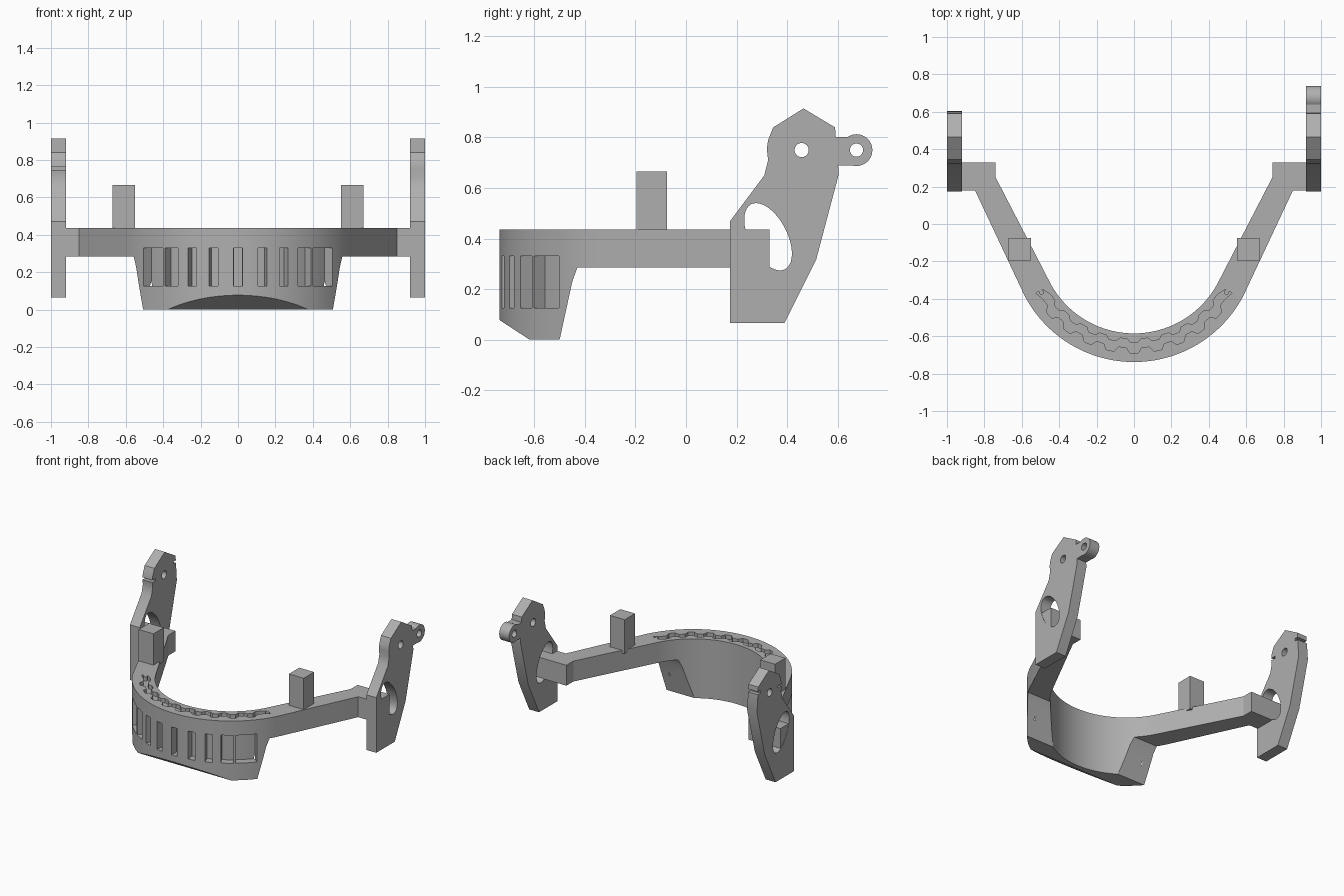
import bpy, bmesh
from math import sin, cos, pi, radians
from mathutils import Vector

cube = bpy.data.objects.get("Cube")
if cube:
    bpy.data.objects.remove(cube, do_unlink=True)

grey = bpy.data.materials.new("matte grey")
grey.use_nodes = True
colour = (0.43, 0.43, 0.43, 1)
grey.diffuse_color = colour
grey.node_tree.nodes["Principled BSDF"].inputs["Base Color"].default_value = colour


def prism(name, points, low, high, axis="z"):
    """Extrude a closed profile: (x, y) along z, or (y, z) along x."""
    place = (lambda p, d: (p[0], p[1], d)) if axis == "z" else (lambda p, d: (d, p[0], p[1]))
    bm = bmesh.new()
    face = bm.faces.new([bm.verts.new(place(p, low)) for p in points])
    made = bmesh.ops.extrude_face_region(bm, geom=[face])
    verts = [g for g in made["geom"] if isinstance(g, bmesh.types.BMVert)]
    shift = Vector((0, 0, high - low) if axis == "z" else (high - low, 0, 0))
    bmesh.ops.translate(bm, verts=verts, vec=shift)
    bmesh.ops.recalc_face_normals(bm, faces=bm.faces)
    mesh = bpy.data.meshes.new(name)
    bm.to_mesh(mesh)
    bm.free()
    mesh.materials.append(grey)
    obj = bpy.data.objects.new(name, mesh)
    bpy.context.collection.objects.link(obj)
    return obj


def activate(obj):
    bpy.ops.object.select_all(action="DESELECT")
    obj.select_set(True)
    bpy.context.view_layer.objects.active = obj


def combine(obj, tool, operation="DIFFERENCE"):
    activate(obj)
    mod = obj.modifiers.new("cut", "BOOLEAN")
    mod.operation, mod.solver, mod.object = operation, "EXACT", tool
    bpy.ops.object.modifier_apply(modifier=mod.name)
    bpy.data.objects.remove(tool, do_unlink=True)


def smooth(obj):
    activate(obj)
    bpy.ops.object.shade_smooth_by_angle(angle=radians(25))


def ellipse(cx, cy, a, b, tilt=0.0, n=32):
    ring = [(a * cos(2 * pi * i / n), b * sin(2 * pi * i / n)) for i in range(n)]
    return [(cx + u * cos(tilt) - v * sin(tilt), cy + u * sin(tilt) + v * cos(tilt)) for u, v in ring]


CENTRE_Y, R_IN, R_OUT = -0.078, 0.507, 0.66
TOP, UNDER = 0.435, 0.285


def polar(r, degrees):
    a = radians(degrees)
    return (r * sin(a), CENTRE_Y - r * cos(a))


def arc(r, start, end, steps):
    return [polar(r, start + (end - start) * i / steps) for i in range(steps + 1)]


# Curved band with straight arms and square end blocks
outline = [(-0.998, 0.33), (-0.998, 0.18), (-0.85, 0.18)]
outline += arc(R_OUT, -62.5, 62.5, 48)
outline += [(0.85, 0.18), (0.998, 0.18), (0.998, 0.33), (0.74, 0.33), (0.74, 0.25)]
outline += arc(R_IN, 62.5, -62.5, 48)
outline += [(-0.74, 0.25), (-0.74, 0.33)]
band = prism("front_band", outline, 0, TOP)

# Clear below the arms, leaving the front skirt, then chamfer its lower lip
combine(band, prism("arm_clearance", [(-0.522, -0.1), (-0.45, 0.23), (-0.43, UNDER),
                                      (1, UNDER), (1, -0.1)], -1.2, 1.2, "x"))
combine(band, prism("lip_chamfer", [(-0.888, 0.175), (-0.467, -0.1), (-0.888, -0.1)], -1.2, 1.2, "x"))

# Vent slots around the outside of the skirt
slots = [(-2, 2)]
for a, b in [(9.3, 13.5), (19.6, 24), (29, 36.3), (37.5, 50)]:
    slots += [(a, b), (-b, -a)]
for a, b in slots:
    combine(band, prism("slot_cutter", arc(0.605, a, b, 4) + arc(0.72, b, a, 4), 0.125, 0.33))

# Toothed groove in the top of the band
outer, inner = [], []
for i in range(-9, 10):
    mid = i * 6.0
    wide = i % 2 == 0
    for edge in (mid - 2, mid + 2):
        outer.append(polar(0.612 if wide else 0.583, edge))
        inner.append(polar(0.557 if wide else 0.537, edge))
groove = outer + [polar(0.6, 61), polar(0.56, 61)] + inner[::-1] + [polar(0.56, -61), polar(0.6, -61)]
combine(band, prism("groove_cutter", groove, TOP - 0.03, TOP + 0.1))
smooth(band)

for side, label in ((1, "left"), (-1, "right")):
    # Small peg at each end of the groove
    smooth(prism(label + "_groove_peg", ellipse(side * 0.495, -0.365, 0.014, 0.014, n=16), 0.39, TOP))

    # Upright post on the arm
    x = side * 0.61
    prism(label + "_post", [(x - 0.06, -0.195), (x + 0.06, -0.195), (x + 0.06, -0.075),
                            (x - 0.06, -0.075)], TOP - 0.02, 0.665)

    # Tall side plate
    low, high = (0.92, 1.0) if side > 0 else (-1.0, -0.92)
    profile = [(0.175, 0.065), (0.39, 0.065), (0.515, 0.315), (0.605, 0.655), (0.59, 0.84),
               (0.465, 0.915), (0.345, 0.84), (0.325, 0.79), (0.32, 0.755), (0.325, 0.71),
               (0.31, 0.65), (0.175, 0.47)]
    plate = prism(label + "_side_plate", profile, low, high, "x")
    if side > 0:
        # Hinge lug behind the left plate
        neck = [(0.55, 0.69), (0.675, 0.69), (0.675, 0.802), (0.55, 0.802)]
        combine(plate, prism("lug_neck", neck, low, high, "x"), "UNION")
        combine(plate, prism("lug_ring", ellipse(0.675, 0.75, 0.063, 0.063), low, high, "x"), "UNION")
        combine(plate, prism("lug_hole", ellipse(0.675, 0.75, 0.026, 0.026), 0.8, 1.2, "x"))
    else:
        # Clip slits in the front and back edges of the right plate
        for y0, y1, z0, z1 in ((0.28, 0.36, 0.745, 0.762), (0.565, 0.65, 0.785, 0.805)):
            combine(plate, prism("slit_cutter", [(y0, z0), (y1, z0), (y1, z1), (y0, z1)], -1.2, -0.8, "x"))
    reach = (low - 0.1, high + 0.1)
    combine(plate, prism("pivot_hole", ellipse(0.458, 0.75, 0.028, 0.028), *reach, "x"))
    combine(plate, prism("oval_window", ellipse(0.325, 0.407, 0.145, 0.075, radians(-62.5), 40), *reach, "x"))
    smooth(plate)
